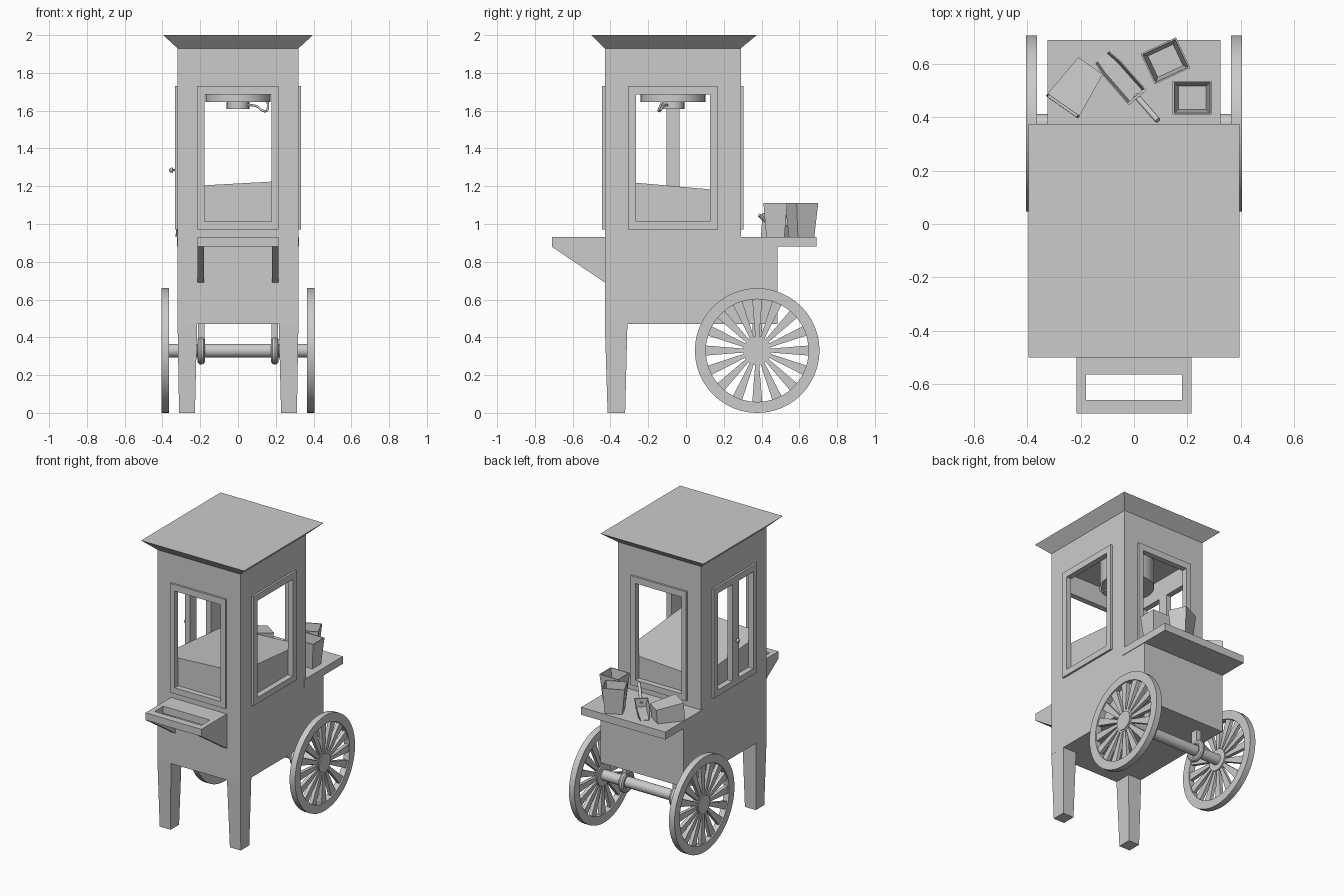
import bpy, bmesh, math
from math import sin, cos, pi, radians
from mathutils import Vector

if "Cube" in bpy.data.objects:
    bpy.data.objects.remove(bpy.data.objects["Cube"])


def finish(name, bm, loc=(0, 0, 0), rot=(0, 0, 0), smooth=False):
    bmesh.ops.recalc_face_normals(bm, faces=bm.faces)
    me = bpy.data.meshes.new(name)
    bm.to_mesh(me)
    bm.free()
    ob = bpy.data.objects.new(name, me)
    bpy.context.collection.objects.link(ob)
    ob.location, ob.rotation_euler = loc, rot
    if smooth:
        bpy.ops.object.select_all(action='DESELECT')
        ob.select_set(True)
        bpy.context.view_layer.objects.active = ob
        bpy.ops.object.shade_smooth_by_angle(angle=radians(35))
    return ob


def add_loops(bm, loops, caps=True, closed=False):
    """Skin a series of equal-length vertex loops."""
    rings = [[bm.verts.new(p) for p in loop] for loop in loops]
    n = len(rings[0])
    pairs = list(zip(rings, rings[1:])) + ([(rings[-1], rings[0])] if closed else [])
    for a, b in pairs:
        for i in range(n):
            bm.faces.new((a[i], a[(i + 1) % n], b[(i + 1) % n], b[i]))
    if caps and not closed:
        bm.faces.new(rings[0])
        bm.faces.new(rings[-1])


def rect(x0, x1, y0, y1, z):
    return [(x0, y0, z), (x1, y0, z), (x1, y1, z), (x0, y1, z)]


def skin(name, loops, loc=(0, 0, 0), rot=(0, 0, 0)):
    bm = bmesh.new()
    add_loops(bm, loops)
    return finish(name, bm, loc, rot)


def box(name, x0, x1, y0, y1, z0, z1):
    return skin(name, [rect(x0, x1, y0, y1, z0), rect(x0, x1, y0, y1, z1)])


def panel(name, axis, outer, inner, d0, d1):
    """Rectangular plate with a rectangular hole, thickness d0..d1 along axis."""
    place = {'x': lambda u, v, d: (d, u, v), 'y': lambda u, v, d: (u, d, v),
             'z': lambda u, v, d: (u, v, d)}[axis]
    loops = [[place(u, v, d) for u, v, _ in rect(*r, 0)]
             for r, d in ((outer, d0), (outer, d1), (inner, d1), (inner, d0))]
    bm = bmesh.new()
    add_loops(bm, loops, closed=True)
    return finish(name, bm)


def lathe(name, profile, axis, loc, seg=40, closed=False):
    """Revolve (radius, height) points about the x or z axis."""
    loops = []
    for r, h in profile:
        ring = [(r * cos(2 * pi * i / seg), r * sin(2 * pi * i / seg)) for i in range(seg)]
        loops.append([(h, a, b) if axis == 'x' else (a, b, h) for a, b in ring])
    bm = bmesh.new()
    add_loops(bm, loops, closed=closed)
    return finish(name, bm, loc, smooth=True)


def tube(name, pts, radius, smooth_path=True):
    cu = bpy.data.curves.new(name, 'CURVE')
    cu.dimensions, cu.bevel_depth, cu.bevel_resolution, cu.use_fill_caps = '3D', radius, 2, True
    sp = cu.splines.new('NURBS' if smooth_path else 'POLY')
    sp.points.add(len(pts) - 1)
    for p, co in zip(sp.points, pts):
        p.co = (*co, 1)
    if smooth_path:
        sp.use_endpoint_u, sp.order_u, sp.resolution_u = True, 3, 6
    ob = bpy.data.objects.new(name, cu)
    bpy.context.collection.objects.link(ob)
    return ob


# Cart body, back shelf and flared roof
W, F, B, YC = 0.32, -0.43, 0.29, -0.069
box("cart_body", -W, W, F, 0.485, 0.47, 0.93)
box("back_shelf", -W - 0.004, W + 0.004, B - 0.02, 0.69, 0.88, 0.932)
skin("roof", [rect(-W, W, F, B, 1.93), rect(-0.396, 0.396, -0.50, 0.375, 2.0)])

# Cabinet walls with window openings and raised trim
T, P = 0.025, 0.014
hole_x, trim_x = (-0.177, 0.177, 1.012, 1.685), (-0.214, 0.214, 0.97, 1.73)
hole_y, trim_y = (-0.264, 0.127, 1.012, 1.685), (-0.306, 0.169, 0.97, 1.73)
for side, d, s in (("front", F, -1), ("back", B, 1)):
    panel(side + "_wall", 'y', (-W, W, 0.93, 1.93), hole_x, d, d - s * T)
    panel(side + "_window_trim", 'y', trim_x, hole_x, d, d + s * P)
for side, s in (("left", -1), ("right", 1)):
    panel(side + "_wall", 'x', (F, B, 0.93, 1.93), hole_y, s * W, s * (W - T))
    panel(side + "_window_trim", 'x', trim_y, hole_y, s * W, s * (W + P))
box("cabinet_ceiling", -W + T, W - T, F + T, B - T, 1.82, 1.93)

# Door stile and knob on the left side
box("door_stile", -W - P, -W + T, YC - 0.035, YC + 0.035, 1.0, 1.70)
lathe("door_knob", [(0.005, 0.02), (0.005, -0.004), (0.013, -0.008), (0.014, -0.014),
                    (0.011, -0.022), (0.004, -0.026)], 'x', (-0.338, YC, 1.285), 16)

# Sloping popcorn heap
corn = rect(-W + T, W - T, F + T, B - T, 0.93)
skin("popcorn_heap", [corn, [(x, y, 1.215 + 0.056 * x - 0.09 * (y + 0.41)) for x, y, _ in corn]])

# Hanging kettle with burner and cord
lathe("kettle", [(0.172, 1.83), (0.172, 1.645)], 'z', (0, YC, 0), 32)
lathe("kettle_burner", [(0.06, 1.65), (0.06, 1.608)], 'z', (0, YC, 0), 24)
tube("kettle_cord", [(0.05, YC - 0.03, 1.63), (0.10, YC - 0.05, 1.63), (0.13, YC - 0.07, 1.595),
                     (0.165, YC - 0.08, 1.60), (0.155, YC - 0.05, 1.66)], 0.006)

# Push handle with side gussets
panel("push_handle", 'z', (-0.215, 0.215, -0.71, F), (-0.18, 0.18, -0.66, -0.565), 0.88, 0.93)
for s in (-1, 1):
    tri = [(-0.71, 0.88), (F, 0.69), (F, 0.88)]
    skin("handle_gusset", [[(s * x, y, z) for y, z in tri] for x in (0.18, 0.215)])

# Front legs, wheels and bearings, mirrored left and right
WY, WZ, R = 0.377, 0.33, 0.33
for s in (-1, 1):
    leg = [rect(0.228, 0.312, -0.415, -0.322, 0), rect(0.216, W, F, -0.31, 0.48)]
    skin("front_leg", [[(s * x, y, z) for x, y, z in l] for l in leg])
    at = (s * 0.385, WY, WZ)
    lathe("wheel_rim", [(R, -0.021), (R, 0.021), (0.272, 0.021), (0.272, -0.021)],
          'x', at, 48, closed=True)
    lathe("wheel_hub", [(0.075, -0.02), (0.075, 0.014), (0.064, 0.014), (0.064, 0.02)]
          if s > 0 else
          [(0.064, -0.02), (0.064, -0.014), (0.075, -0.014), (0.075, 0.02)], 'x', at, 32)
    bm = bmesh.new()
    for i in range(16):
        a = 2 * pi * i / 16
        out, tan = Vector((0, cos(a), sin(a))), Vector((0, -sin(a), cos(a)))
        add_loops(bm, [[out * r + tan * w * u + Vector((0.012 * v, 0, 0))
                        for u, v in ((-1, -1), (1, -1), (1, 1), (-1, 1))]
                       for r, w in ((0.065, 0.010), (0.28, 0.027))])
    finish("wheel_spokes", bm, at)
    lathe("axle_bearing", [(0.055 + 0.02 * cos(2 * pi * k / 10), 0.02 * sin(2 * pi * k / 10))
                           for k in range(10)], 'x', (s * 0.195, WY, WZ), 28, closed=True)
    box("bearing_bracket", s * 0.195 - 0.018, s * 0.195 + 0.018, WY - 0.025, WY + 0.025, 0.385, 0.48)
lathe("axle", [(0.036, -0.37), (0.036, 0.37)], 'x', (0, WY, WZ), 24)


# Tapered paper tubs: two standing, one lying on its side
def tub(loc, rot):
    loops = [rect(-x, x, -y, y, z) for x, y, z in
             ((0.056, 0.048, 0), (0.073, 0.063, 0.18), (0.067, 0.057, 0.18), (0.052, 0.044, 0.008))]
    skin("popcorn_tub", loops, loc, rot)


tub((0.218, 0.473, 0.932), (0, 0, 0))
tub((0.118, 0.612, 0.932), (0, 0, radians(25)))
tub((-0.165, 0.59, 0.980), (radians(85.2), 0, radians(-34.8)))

# Scoop: tapering trough with closed back and raised handle
at, turn = (-0.052, 0.549, 0.932), radians(-138.7)
bm = bmesh.new()
u_shape = [(-1, 1), (-0.8, 0), (0.8, 0), (1, 1), (0.9, 1), (0.7, 0.12), (-0.7, 0.12), (-0.9, 1)]
add_loops(bm, [[(w * u, y, h * v) for u, v in u_shape]
               for y, w, h in ((-0.10, 0.034, 0.02), (-0.05, 0.043, 0.055), (0.095, 0.044, 0.065))])
add_loops(bm, [[(-0.044, y, 0.065), (-0.035, y, 0), (0.035, y, 0), (0.044, y, 0.065)]
               for y in (0.09, 0.10)])
finish("scoop", bm, at, (0, 0, turn))
handle = tube("scoop_handle", [(0, 0.09, 0.032), (0, 0.214, 0.115)], 0.011, False)
handle.location, handle.rotation_euler = at, (0, 0, turn)
